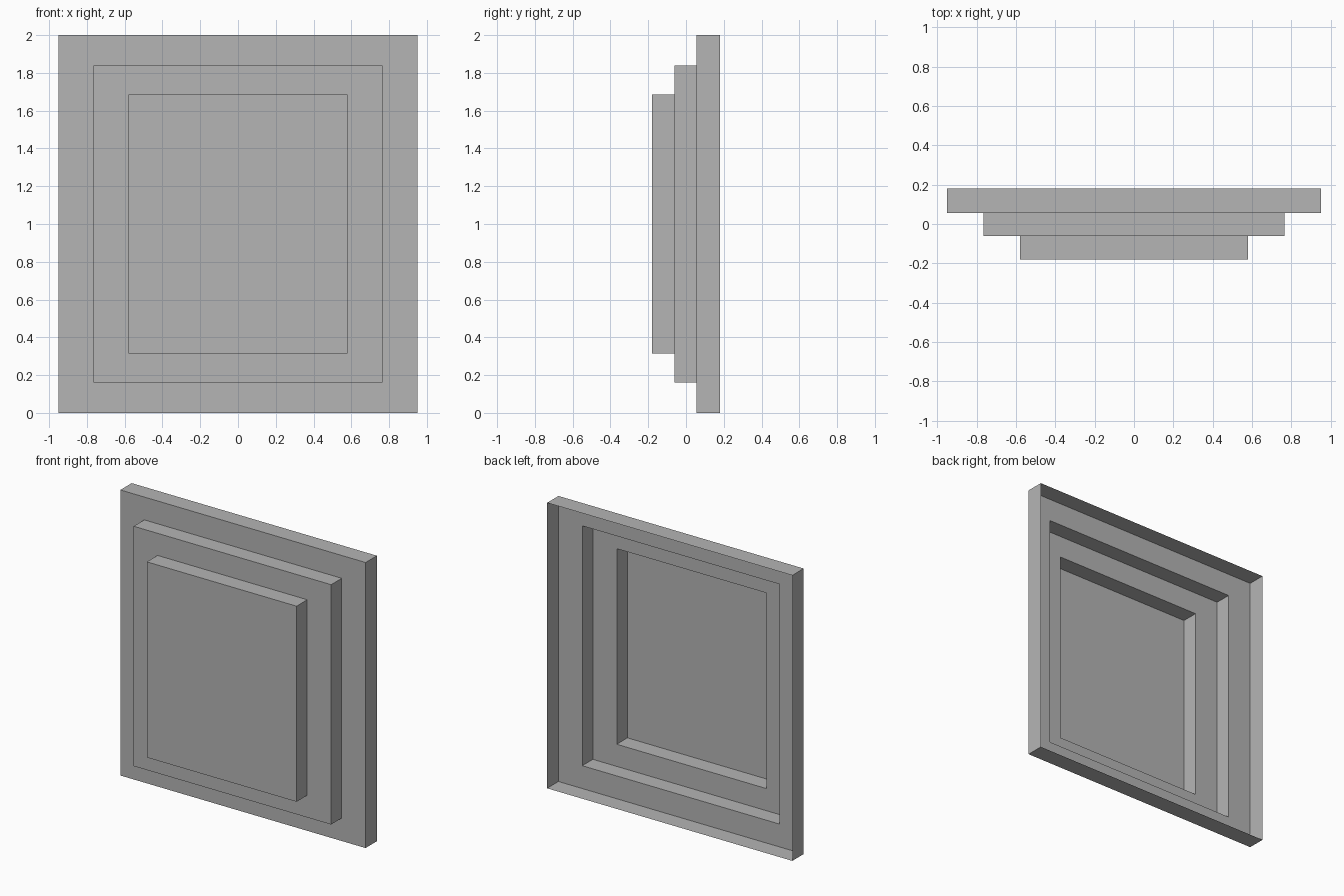
import bpy
import bmesh

cube = bpy.data.objects.get("Cube")
if cube:
    bpy.data.objects.remove(cube, do_unlink=True)

# Flat grey
grey = bpy.data.materials.new("plain grey")
grey.use_nodes = True
colour = (0.46, 0.46, 0.46, 1)
grey.diffuse_color = colour
grey.node_tree.nodes["Principled BSDF"].inputs["Base Color"].default_value = colour

HEIGHT = 2.0
# Each step: half width, margin at top and bottom
steps = [(0.95, 0.0), (0.765, 0.16), (0.58, 0.315)]
# Depth of the open back rim, then of each step's front
depths = [0.18, 0.055, -0.062, -0.18]

bm = bmesh.new()


def rectangle(half, margin, y):
    low, high = margin, HEIGHT - margin
    corners = [(-half, low), (half, low), (half, high), (-half, high)]
    return [bm.verts.new((x, y, z)) for x, z in corners]


# Rings run from the back rim forward, stepping inward at each depth
rings = []
for i, (half, margin) in enumerate(steps):
    rings.append(rectangle(half, margin, depths[i]))
    rings.append(rectangle(half, margin, depths[i + 1]))

# Walls and flat frames between neighbouring rings
for back, front in zip(rings, rings[1:]):
    for k in range(4):
        n = (k + 1) % 4
        bm.faces.new((back[k], back[n], front[n], front[k]))

# Raised centre panel; the back stays open and hollow
bm.faces.new(rings[-1])

mesh = bpy.data.meshes.new("stepped_panel")
bm.to_mesh(mesh)
bm.free()
mesh.materials.append(grey)
panel = bpy.data.objects.new("stepped_panel", mesh)
bpy.context.collection.objects.link(panel)
